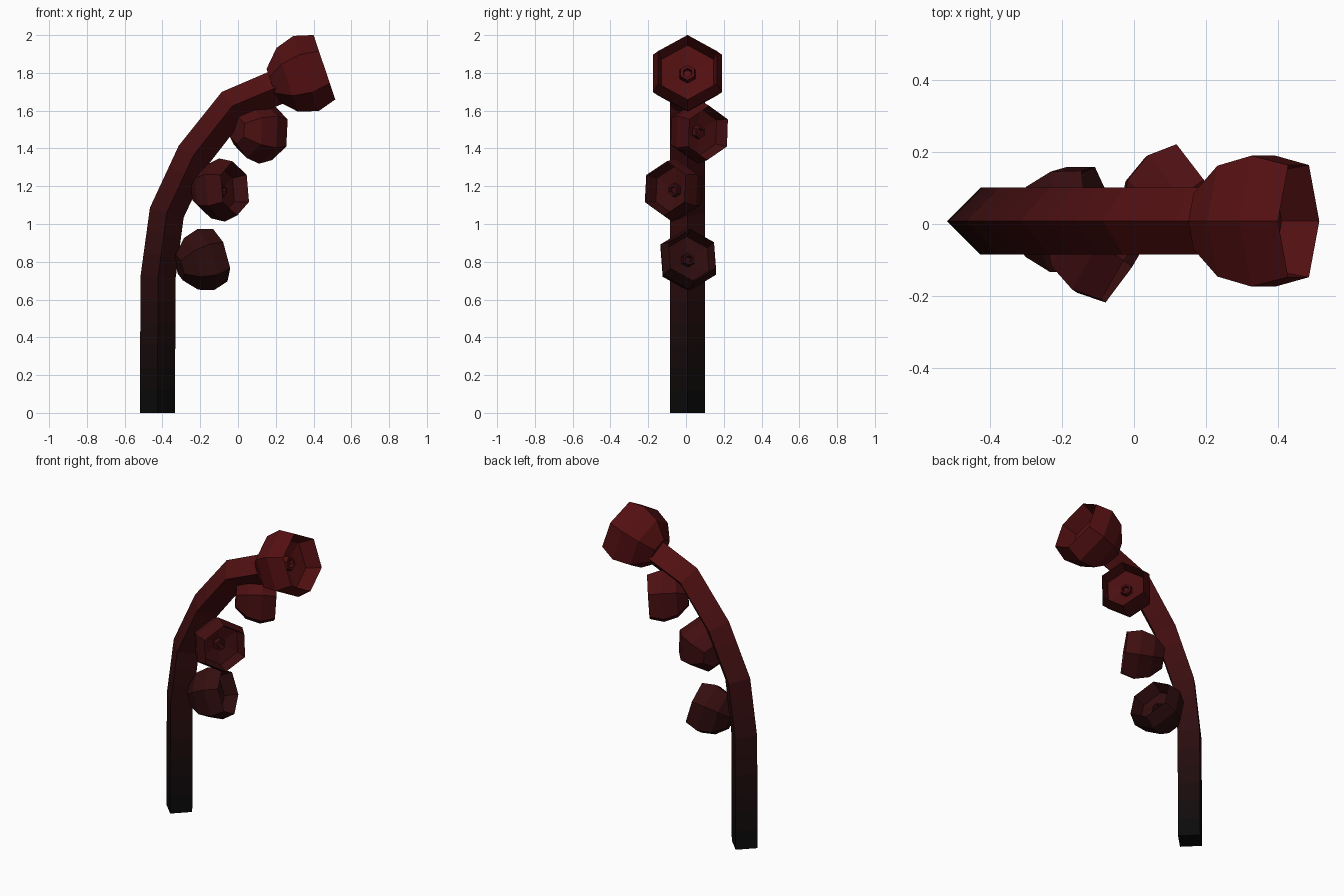
import bpy, bmesh, math
from mathutils import Vector

if "Cube" in bpy.data.objects:
    bpy.data.objects.remove(bpy.data.objects["Cube"])

Y0 = 0.008  # slight sideways offset of stem and top bloom


def shade(z):
    """Black at the foot fading to dark red at the top."""
    k = round(max(0, min(1, z / 1.8)), 2)
    name = f"red_{int(k * 100)}"
    mat = bpy.data.materials.get(name) or bpy.data.materials.new(name)
    mat.diffuse_color = (0.003 + 0.085 * k ** 1.5, 0.003 + 0.002 * k, 0.003 + 0.003 * k, 1)
    mat.use_nodes = True
    mat.node_tree.nodes["Principled BSDF"].inputs["Base Color"].default_value = mat.diffuse_color
    return mat


def skin(name, rings):
    """Bridge a list of point rings, cap both ends, colour by height."""
    bm = bmesh.new()
    loops = [[bm.verts.new(p) for p in ring] for ring in rings]
    n = len(loops[0])
    for a, b in zip(loops, loops[1:]):
        for i in range(n):
            j = (i + 1) % n
            bm.faces.new((a[i], a[j], b[j], b[i]))
    bm.faces.new(loops[0][::-1])
    bm.faces.new(loops[-1])
    bmesh.ops.recalc_face_normals(bm, faces=bm.faces)
    me = bpy.data.meshes.new(name)
    slots = []
    for f in bm.faces:
        mat = shade(f.calc_center_median().z)
        if mat not in slots:
            slots.append(mat)
            me.materials.append(mat)
        f.material_index = slots.index(mat)
    bm.to_mesh(me)
    bm.free()
    ob = bpy.data.objects.new(name, me)
    bpy.context.collection.objects.link(ob)
    return ob


# Curved stem with a diamond section
corners = [(-0.427, 0), (-0.423, 0.72), (-0.377, 1.06), (-0.235, 1.365), (-0.03, 1.625), (0.25, 1.742)]
pts = [Vector((x, Y0, z)) for x, z in corners]
side = Vector((0, 1, 0))
frames = []
for i, p in enumerate(pts):
    t_in = (p - pts[max(i - 1, 0)]).normalized()
    t_out = (pts[min(i + 1, len(pts) - 1)] - p).normalized()
    t = Vector((0, 0, 1)) if i == 0 else (t_in + t_out).normalized()
    out = side.cross(t) * 0.093
    s = side * 0.093
    frames.append([p + out, p + s, p - out, p - s])
rings = []
for a, b in zip(frames, frames[1:]):     # extra rings carry the colour fade
    steps = 6 if a is frames[0] else 3
    rings += [[u.lerp(v, k / steps) for u, v in zip(a, b)] for k in range(steps)]
rings.append(frames[-1])
skin("stem", rings)

# Hexagonal cup blooms: (distance along axis, radius), outside then inside
CUP = [(-0.19, 0.09), (-0.105, 0.178), (0, 0.21), (0.103, 0.18),
       (0.0, 0.158), (-0.02, 0.048), (0.015, 0.042), (0.015, 0.026), (-0.005, 0.02)]


def bloom(name, centre, axis, scale):
    c, d = Vector(centre), Vector(axis).normalized()
    h = Vector((0, 0, 1)).cross(d).normalized()
    up = d.cross(h)
    ring = [up * math.cos(k * math.pi / 3) + h * math.sin(k * math.pi / 3) for k in range(6)]
    skin(name, [[c + (d * t + q * r) * scale for q in ring] for t, r in CUP])


bloom("top_bloom", (0.36, Y0, 1.797), (0.947, 0, 0.32), 1.0)
bloom("upper_bloom", (0.12, 0.07, 1.487), (0.8, 0.57, -0.06), 0.8)
bloom("middle_bloom", (-0.085, -0.065, 1.18), (0.82, -0.54, 0.1), 0.8)
bloom("lower_bloom", (-0.17, 0.012, 0.812), (0.92, 0.26, 0.27), 0.8)
